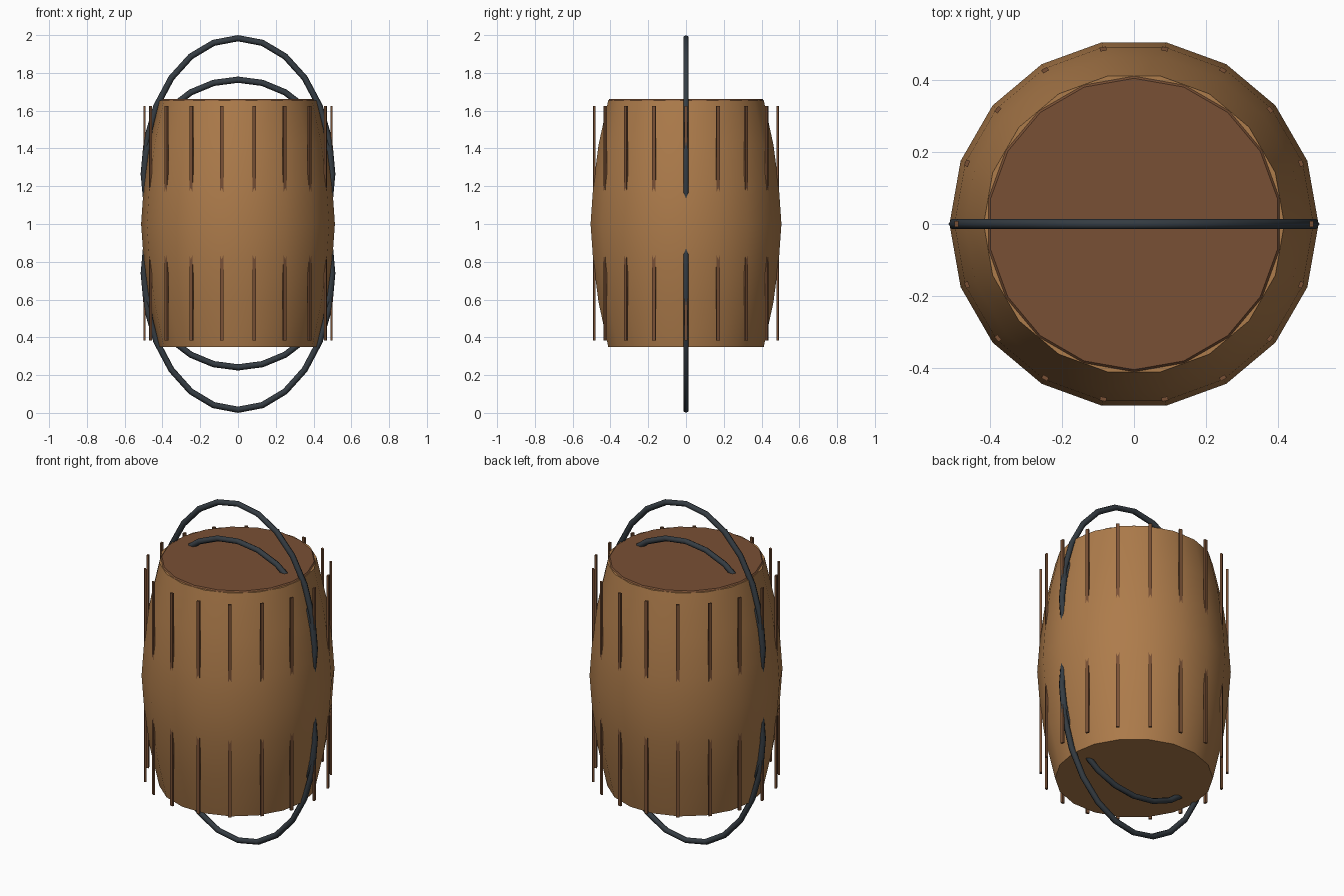
import bpy, bmesh
from math import sin, cos, pi, radians

cube = bpy.data.objects.get("Cube")
if cube:
    bpy.data.objects.remove(cube)


def material(name, rgb):
    m = bpy.data.materials.new(name)
    m.use_nodes = True
    m.diffuse_color = (*rgb, 1)
    m.node_tree.nodes["Principled BSDF"].inputs["Base Color"].default_value = (*rgb, 1)
    return m


oak = material("oak brown", (0.42, 0.20, 0.07))
dark_wood = material("dark wood", (0.19, 0.08, 0.035))
iron = material("dark iron", (0.035, 0.045, 0.055))
SIDES = 18


def finish(name, bm, mat, smooth=None):
    bmesh.ops.recalc_face_normals(bm, faces=bm.faces)
    mesh = bpy.data.meshes.new(name)
    bm.to_mesh(mesh)
    bm.free()
    mesh.materials.append(mat)
    ob = bpy.data.objects.new(name, mesh)
    bpy.context.collection.objects.link(ob)
    if smooth:
        bpy.ops.object.select_all(action='DESELECT')
        ob.select_set(True)
        bpy.context.view_layer.objects.active = ob
        bpy.ops.object.shade_smooth_by_angle(angle=radians(smooth))
    return ob


def lathe(name, profile, mat, turn=0.0, smooth=40):
    """Capped solid from (radius, z) points."""
    bm = bmesh.new()
    rings = [[bm.verts.new((r * cos(turn + 2 * pi * i / SIDES),
                            r * sin(turn + 2 * pi * i / SIDES), z))
              for i in range(SIDES)] for r, z in profile]
    for a, b in zip(rings, rings[1:]):
        for i in range(SIDES):
            j = (i + 1) % SIDES
            bm.faces.new((a[i], a[j], b[j], b[i]))
    bm.faces.new(rings[0])
    bm.faces.new(rings[-1])
    return finish(name, bm, mat, smooth)


def hoop(name, z, half_width, half_height, tube=0.0165, steps=24, sides=6):
    """Upright oval ring in the xz plane with a constant tube."""
    bm = bmesh.new()
    rings = []
    for i in range(steps):
        t = 2 * pi * i / steps
        nx, nz = cos(t) * half_height, sin(t) * half_width
        n = (nx * nx + nz * nz) ** 0.5
        ring = []
        for k in range(sides):
            p = 2 * pi * k / sides
            out = tube * cos(p) / n
            ring.append(bm.verts.new((half_width * cos(t) + nx * out, tube * sin(p),
                                      z + half_height * sin(t) + nz * out)))
        rings.append(ring)
    for i in range(steps):
        a, b = rings[i], rings[(i + 1) % steps]
        for k in range(sides):
            m = (k + 1) % sides
            bm.faces.new((a[k], a[m], b[m], b[k]))
    return finish(name, bm, iron, 80)


# Bulging body
upper = [(0.513, 1.0), (0.499, 1.2), (0.47, 1.42), (0.418, 1.655)]
lower = [(r, 2.005 - z) for r, z in reversed(upper[1:])]
lathe("barrel_body", lower + upper, oak)

# Lid, turned half a side against the body
lathe("barrel_lid", [(0.411, 1.6), (0.411, 1.655), (0.405, 1.662)], dark_wood, pi / SIDES)

# Thin upright strips around both halves
for label, z0, z1 in (("upper", 1.12, 1.625), ("lower", 0.382, 0.885)):
    bm = bmesh.new()
    for i in range(SIDES):
        a = 2 * pi * i / SIDES
        made = bmesh.ops.create_cube(bm, size=1)["verts"]
        for v in made:
            r, s = 0.494 + v.co.x * 0.011, v.co.y * 0.018
            z = (z0 + z1) / 2 + v.co.z * (z1 - z0)
            v.co = (r * cos(a) - s * sin(a), r * sin(a) + s * cos(a), z)
    finish(label + "_strips", bm, dark_wood)

# Crossing iron hoops: a round and a tall one at each end
for label, z in (("upper", 1.265), ("lower", 0.74)):
    hoop(label + "_round_hoop", z, 0.499, 0.499)
    hoop(label + "_tall_hoop", z, 0.499, 0.7185 if z > 1 else 0.7235)
